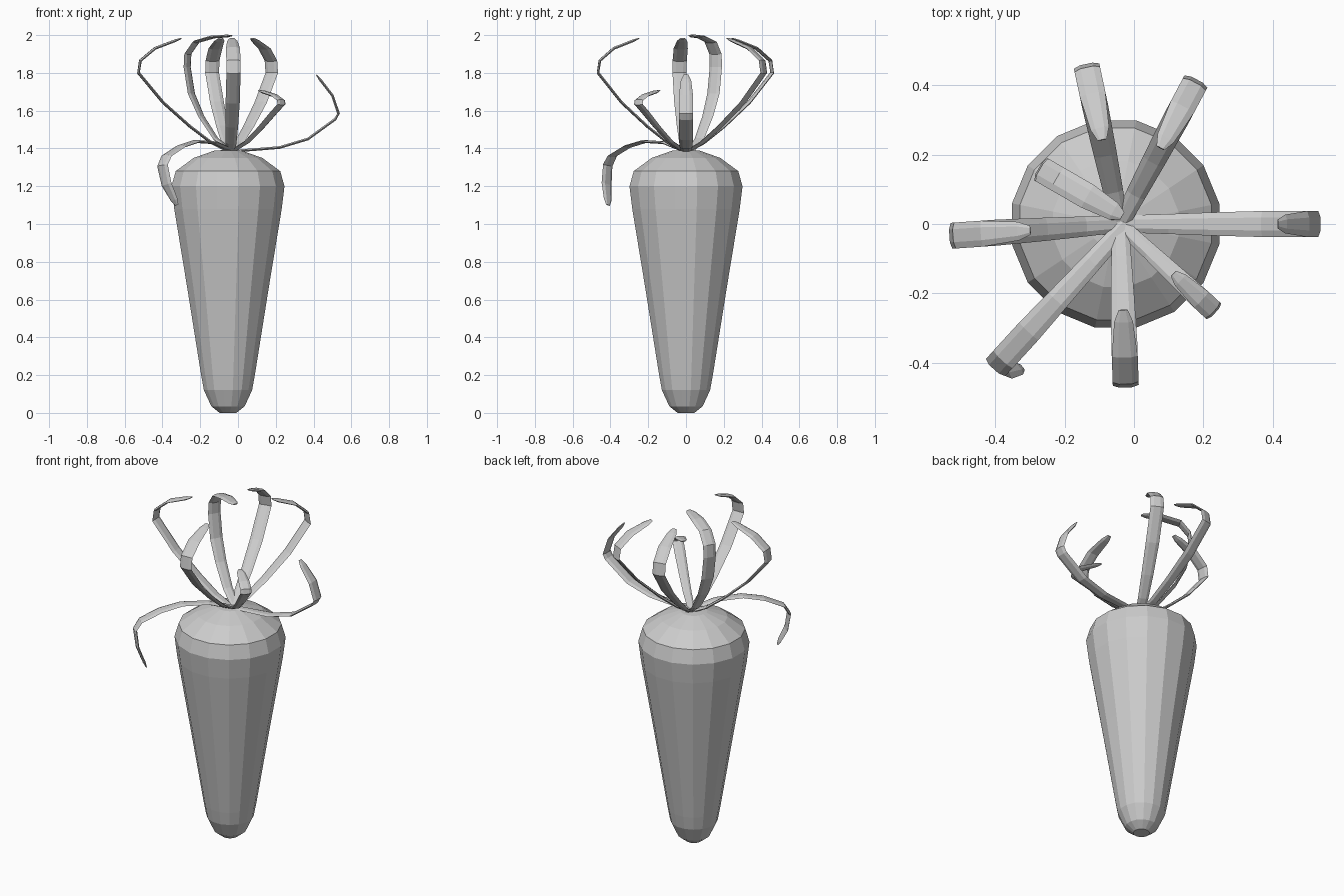
import bpy, bmesh, math
from mathutils import Vector

if "Cube" in bpy.data.objects:
    bpy.data.objects.remove(bpy.data.objects["Cube"])


def skin(name, rings):
    """Skin a list of closed vertex rings and cap both ends."""
    bm = bmesh.new()
    vr = [[bm.verts.new(p) for p in ring] for ring in rings]
    n = len(vr[0])
    for a, b in zip(vr, vr[1:]):
        for i in range(n):
            j = (i + 1) % n
            bm.faces.new((a[i], a[j], b[j], b[i]))
    bm.faces.new(vr[0])
    bm.faces.new(vr[-1])
    bmesh.ops.recalc_face_normals(bm, faces=bm.faces[:])
    me = bpy.data.meshes.new(name)
    bm.to_mesh(me)
    bm.free()
    ob = bpy.data.objects.new(name, me)
    bpy.context.collection.objects.link(ob)
    return ob


def leaf(name, angle, path, width=0.075, base=(-0.04, 0.0), thick=0.014):
    """Flattened, curling leaf; path points are (radius, height, sideways)."""
    a = math.radians(angle)
    out = Vector((math.cos(a), math.sin(a), 0))
    side = Vector((-math.sin(a), math.cos(a), 0))
    pts = [Vector((base[0], base[1], p[1])) + out * p[0]
           + side * (p[2] if len(p) > 2 else 0) for p in path]
    # rounded tip: extra ring just before the end
    pts.insert(-1, pts[-2].lerp(pts[-1], 0.75))
    rings = []
    for i, p in enumerate(pts):
        t = (pts[min(i + 1, len(pts) - 1)] - pts[max(i - 1, 0)]).normalized()
        s = (side - t * side.dot(t)).normalized()
        nrm = t.cross(s)
        w = width * min(1, 0.65 + 0.12 * i) / 2
        h = thick / 2
        if i == len(pts) - 2:
            w *= 0.72
        if i == len(pts) - 1:
            w, h = w * 0.35, h * 0.4
        rings.append([p + s * (w * u) + nrm * (h * v) for u, v in
                      ((1, 0), (0.5, 1), (-0.5, 1), (-1, 0), (-0.5, -1), (0.5, -1))])
    return skin(name, rings)


# Root: 16-sided tapered body
profile = [(0.045, 0.0), (0.09, 0.035), (0.13, 0.12), (0.145, 0.2), (0.218, 0.65),
           (0.29, 1.08), (0.305, 1.2), (0.282, 1.28), (0.185, 1.35), (0.075, 1.388),
           (0.02, 1.392)]
SIDES = 16
skin("root_body", [[(-0.053 + r * math.cos((k + 0.5) * math.tau / SIDES),
                     r * math.sin((k + 0.5) * math.tau / SIDES), z)
                    for k in range(SIDES)] for r, z in profile])

# Four matching upright leaves
upright = [(0, 1.38), (0.1, 1.43), (0.214, 1.516), (0.357, 1.643), (0.488, 1.80),
           (0.478, 1.865), (0.40, 1.93), (0.26, 1.983)]
for i, ang in enumerate((184, 102, 62, 272)):
    leaf(f"upright_leaf_{i + 1}", ang, [(r * (1 if i == 0 else 0.955), z) for r, z in upright])

# Low leaf reaching right
leaf("right_leaf", 0, [(0, 1.385), (0.14, 1.395), (0.26, 1.405), (0.41, 1.45),
                       (0.555, 1.555), (0.572, 1.585), (0.54, 1.68), (0.455, 1.79)])

# Short front leaf
leaf("short_leaf", -43, [(0, 1.38), (0.12, 1.435), (0.22, 1.51), (0.32, 1.595),
                         (0.37, 1.635), (0.365, 1.655), (0.32, 1.68), (0.21, 1.706)],
     width=0.062)

# Steep back leaf curling over the centre
leaf("steep_leaf", 150, [(0, 1.38), (0.1, 1.45), (0.19, 1.57), (0.25, 1.69),
                         (0.276, 1.83), (0.272, 1.90), (0.22, 1.965), (0.12, 1.99),
                         (0.005, 1.997)], base=(-0.03, 0.02))

# Drooping front-left leaf
leaf("drooping_leaf", 227.5, [(0, 1.385), (0.15, 1.43), (0.3, 1.437), (0.42, 1.41),
                              (0.53, 1.36), (0.562, 1.31), (0.552, 1.21, 0.02),
                              (0.51, 1.10, 0.055)], base=(-0.02, 0.0))
